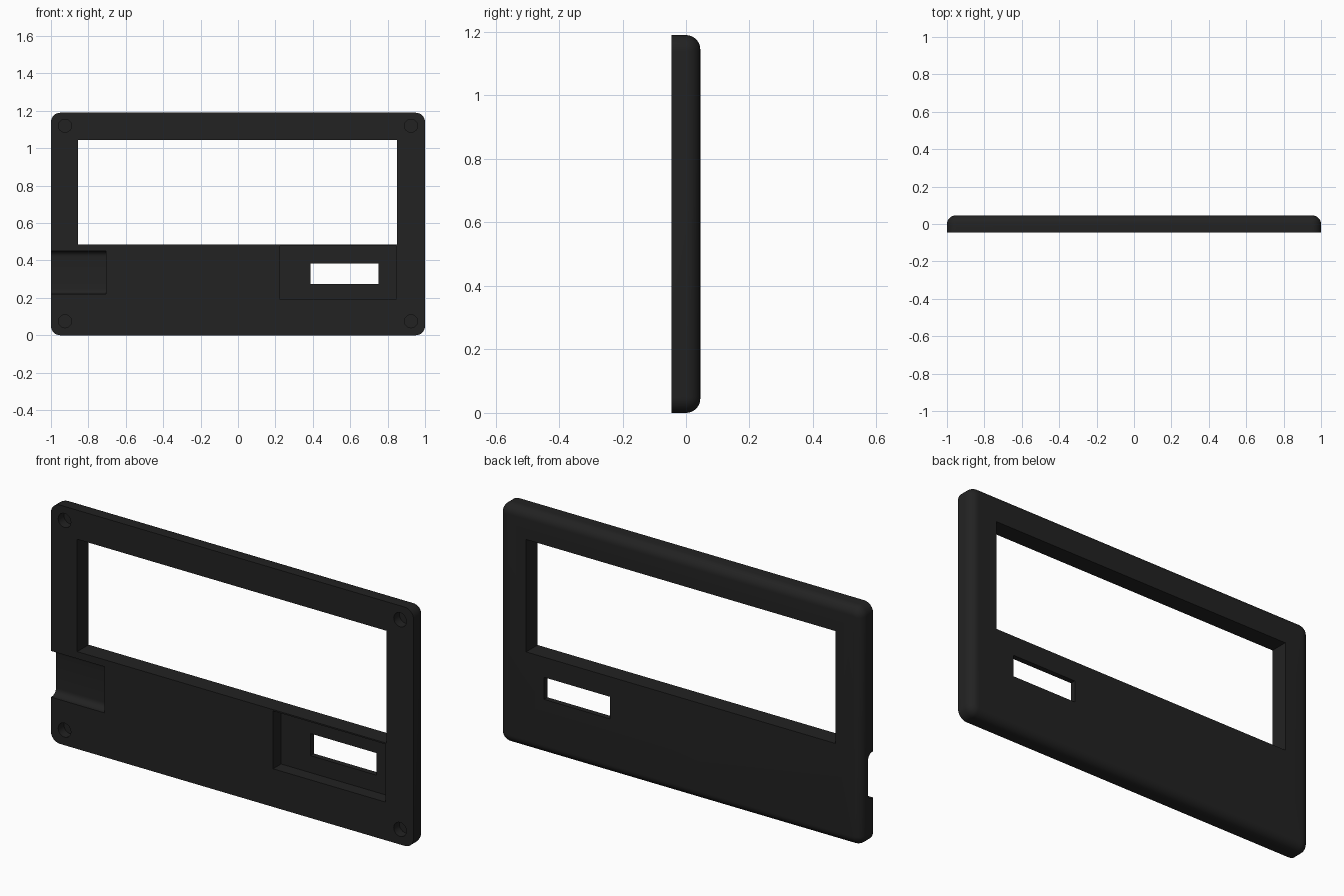
import bpy, bmesh, math

if "Cube" in bpy.data.objects:
    bpy.data.objects.remove(bpy.data.objects["Cube"])

W, H, T = 1.0, 1.19, 0.045          # half width, height, half thickness
CORNER, ROUND = 0.05, 0.045         # outline corner radius, back edge radius

black = bpy.data.materials.new("matte_black")
black.diffuse_color = (0.016, 0.016, 0.016, 1)
black.use_nodes = True
black.node_tree.nodes["Principled BSDF"].inputs["Base Color"].default_value = black.diffuse_color


def finish(name, bm):
    bmesh.ops.recalc_face_normals(bm, faces=bm.faces[:])
    me = bpy.data.meshes.new(name)
    bm.to_mesh(me)
    bm.free()
    me.materials.append(black)
    ob = bpy.data.objects.new(name, me)
    bpy.context.collection.objects.link(ob)
    return ob


def loft(name, rings):
    """Skin equal-length closed rings and cap both ends."""
    bm = bmesh.new()
    vs = [[bm.verts.new(p) for p in r] for r in rings]
    n = len(vs[0])
    for a, b in zip(vs, vs[1:]):
        for i in range(n):
            j = (i + 1) % n
            bm.faces.new((a[i], a[j], b[j], b[i]))
    bm.faces.new(vs[0])
    bm.faces.new(vs[-1])
    return finish(name, bm)


def outline(y, inset, steps=8):
    """Rounded rectangle ring at depth y."""
    r = CORNER - inset
    pts = []
    for k, (sx, sz) in enumerate(((1, 1), (-1, 1), (-1, -1), (1, -1))):
        cx, cz = sx * (W - CORNER), H / 2 + sz * (H / 2 - CORNER)
        for i in range(steps + 1):
            a = math.pi / 2 * (k + i / steps)
            pts.append((cx + r * math.cos(a), y, cz + r * math.sin(a)))
    return pts


def rect(x0, x1, z0, z1, y):
    return [(x0, y, z0), (x1, y, z0), (x1, y, z1), (x0, y, z1)]


# Bezel: flat front, rounded back edge
rings = [outline(-T, 0)]
for i in range(9):
    t = math.pi / 2 * i / 8
    rings.append(outline(T - ROUND + ROUND * math.sin(t), ROUND * (1 - math.cos(t))))
bezel = loft("bezel", rings)

cutters = []
# Display opening, and small opening inside its front recess
cutters.append(loft("display_cutter", [rect(-0.855, 0.85, 0.485, 1.045, y) for y in (-0.1, 0.1)]))
cutters.append(loft("recess_cutter", [rect(0.225, 0.845, 0.19, 0.478, y) for y in (-0.1, 0.018)]))
cutters.append(loft("slot_cutter", [rect(0.387, 0.75, 0.275, 0.385, y) for y in (-0.1, 0.1)]))

# Cable notch open to the left edge, with filleted inner corners
z0, z1, floor, f = 0.22, 0.45, -0.005, 0.03
prof = [(-0.1, z0)]
for cz, start in ((z0 + f, math.pi), (z1 - f, math.pi / 2)):
    for i in range(7):
        a = start - math.pi / 2 * i / 6
        prof.append((floor - f + f * math.sin(a), cz + f * math.cos(a)))
prof.append((-0.1, z1))
cutters.append(loft("notch_cutter", [[(x, y, z) for y, z in prof] for x in (-1.1, -0.705)]))

# Screw holes in the front corners
for x in (-0.925, 0.925):
    for z in (0.075, 1.12):
        ring = [(x + 0.035 * math.cos(a), z + 0.035 * math.sin(a))
                for a in (math.tau * i / 24 for i in range(24))]
        cutters.append(loft("screw_hole_cutter", [[(px, y, pz) for px, pz in ring] for y in (-0.1, 0.0)]))

bpy.context.view_layer.objects.active = bezel
bezel.select_set(True)
for c in cutters:
    c.hide_render = True
    m = bezel.modifiers.new("cut", 'BOOLEAN')
    m.operation, m.solver, m.object = 'DIFFERENCE', 'EXACT', c
    bpy.ops.object.modifier_apply(modifier=m.name)
for c in cutters:
    bpy.data.objects.remove(c, do_unlink=True)

bpy.ops.object.shade_smooth_by_angle(angle=math.radians(30))
